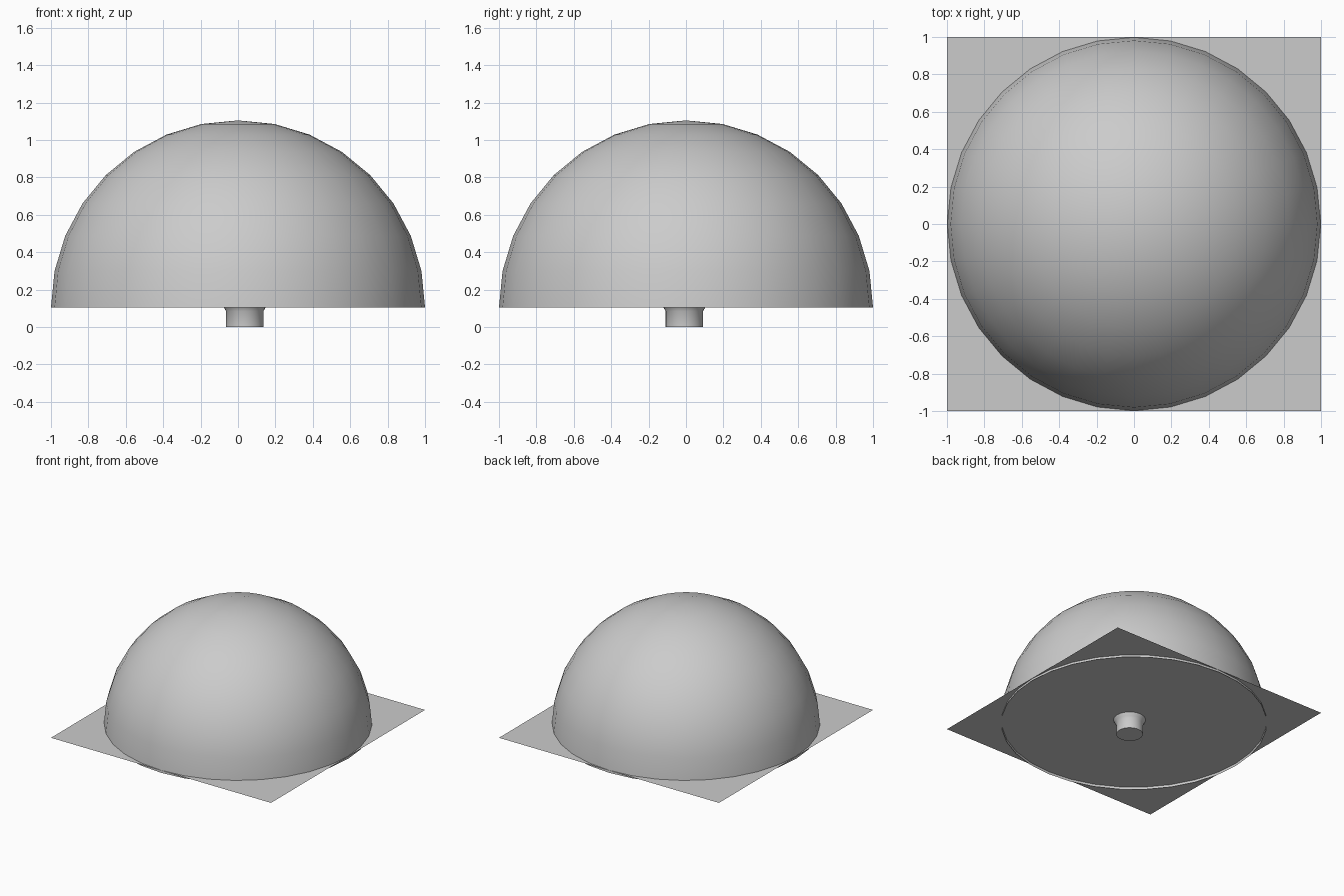
import bpy
import bmesh
from math import radians, sin, cos

if "Cube" in bpy.data.objects:
    bpy.data.objects.remove(bpy.data.objects["Cube"], do_unlink=True)

RIM_Z = 0.105      # lower rim of the dome
FLOOR_Z = 0.125    # sheet sits just above the rim

grey = bpy.data.materials.new("light_grey")
grey.use_nodes = True
colour = (0.6, 0.6, 0.6, 1)
grey.diffuse_color = colour
grey.node_tree.nodes["Principled BSDF"].inputs["Base Color"].default_value = colour


def finish(name, bm, location, smooth_angle=None):
    mesh = bpy.data.meshes.new(name)
    bm.to_mesh(mesh)
    bm.free()
    mesh.materials.append(grey)
    obj = bpy.data.objects.new(name, mesh)
    bpy.context.collection.objects.link(obj)
    obj.location = location
    if smooth_angle:
        bpy.ops.object.select_all(action='DESELECT')
        obj.select_set(True)
        bpy.context.view_layer.objects.active = obj
        bpy.ops.object.shade_smooth_by_angle(angle=radians(smooth_angle))
    return obj


def lathe(bm, profile, segments):
    """Turn (radius, height) points about z; zero radius makes a pole."""
    rings = []
    for r, z in profile:
        if r < 1e-5:
            rings.append([bm.verts.new((0, 0, z))] * segments)
        else:
            angles = [radians(360 * i / segments) for i in range(segments)]
            rings.append([bm.verts.new((r * cos(a), r * sin(a), z)) for a in angles])
    for low, high in zip(rings, rings[1:]):
        for i in range(segments):
            j = (i + 1) % segments
            corners = dict.fromkeys([low[i], low[j], high[j], high[i]])
            bm.faces.new(list(corners))


# Open half sphere
bm = bmesh.new()
steps = 8
arc = [radians(90 * i / steps) for i in range(steps + 1)]
lathe(bm, [(cos(a), sin(a)) for a in arc], 32)
finish("dome", bm, (0, 0, RIM_Z), 40)

# Thin square sheet
bm = bmesh.new()
bmesh.ops.create_grid(bm, x_segments=1, y_segments=1, size=1)
finish("floor_sheet", bm, (0, 0, FLOOR_Z))

# Small round foot that flares out where it meets the sheet
bm = bmesh.new()
lathe(bm, [(0, 0), (0.1, 0), (0.1, 0.085), (0.109, 0.1), (0.121, FLOOR_Z)], 32)
finish("foot", bm, (0.036, -0.009, 0), 40)
